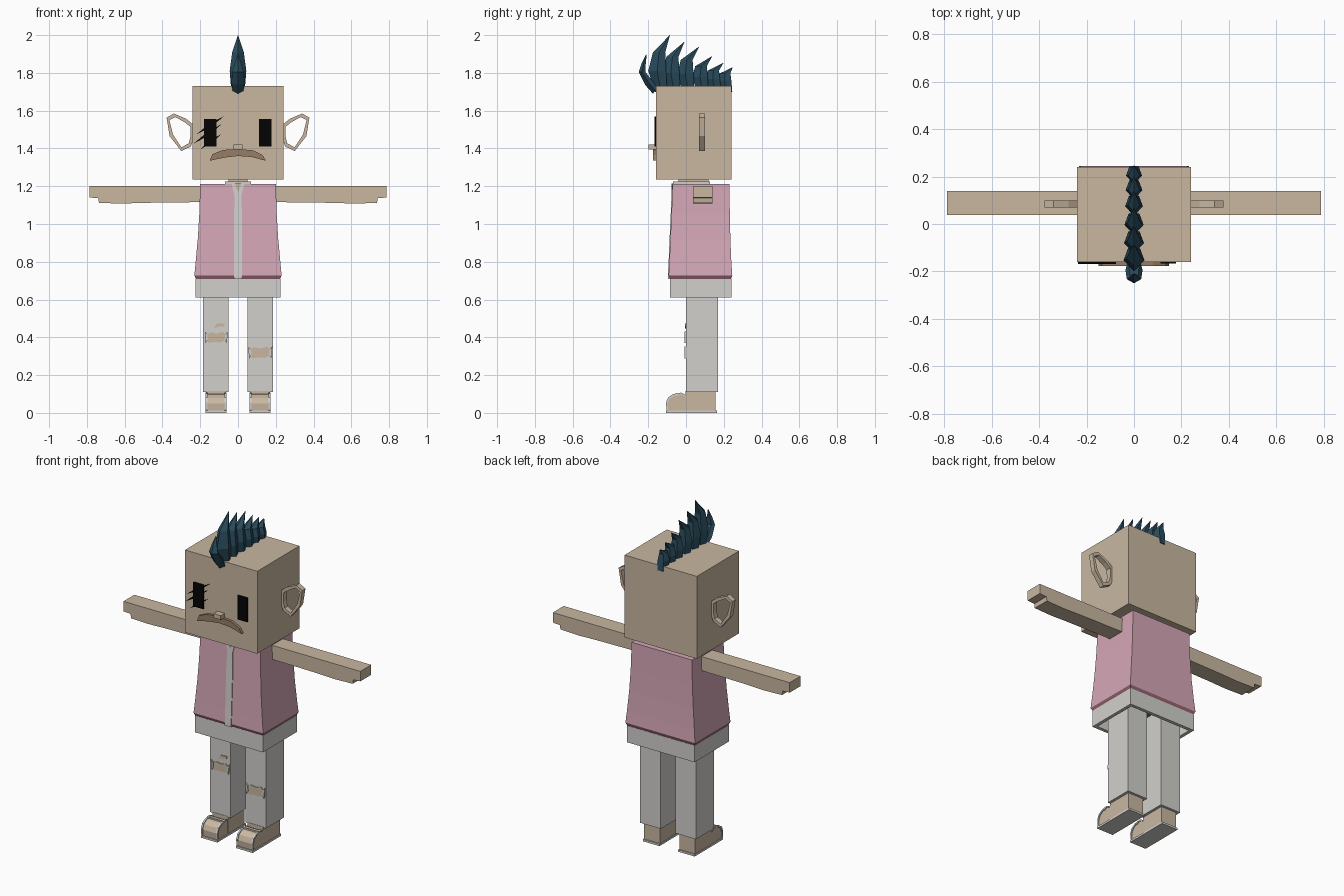
import bpy, bmesh, math
from mathutils import Vector

cube = bpy.data.objects.get("Cube")
if cube:
    bpy.data.objects.remove(cube, do_unlink=True)


def material(name, srgb):
    color = [(c / 255) ** 2.2 for c in srgb] + [1]
    m = bpy.data.materials.new(name)
    m.use_nodes = True
    m.diffuse_color = color
    m.node_tree.nodes["Principled BSDF"].inputs["Base Color"].default_value = color
    return m


SKIN = material("skin tan", (200, 182, 160))
LIP = material("lip brown", (150, 125, 103))
PINK = material("vest pink", (212, 166, 181))
HEM = material("hem dark pink", (150, 102, 116))
GREY = material("cloth grey", (208, 207, 203))
HAIR = material("hair teal", (46, 78, 94))
BLACK = material("eye black", (12, 12, 12))


def build(name, verts, faces, mat):
    mesh = bpy.data.meshes.new(name)
    mesh.from_pydata([tuple(v) for v in verts], [], faces)
    bm = bmesh.new()
    bm.from_mesh(mesh)
    bmesh.ops.recalc_face_normals(bm, faces=bm.faces)
    bm.to_mesh(mesh)
    bm.free()
    mesh.materials.append(mat)
    obj = bpy.data.objects.new(name, mesh)
    bpy.context.collection.objects.link(obj)
    return obj


def loft(name, rings, mat, caps=True, closed=False):
    """Skin a list of equal rings of points."""
    n, count = len(rings[0]), len(rings)
    faces = []
    for r in range(count if closed else count - 1):
        a, b = r * n, (r + 1) % count * n
        faces += [(a + i, a + (i + 1) % n, b + (i + 1) % n, b + i) for i in range(n)]
    if caps and not closed:
        faces += [tuple(range(n)), tuple(range((count - 1) * n, count * n))]
    return build(name, [p for r in rings for p in r], faces, mat)


def rect(x0, x1, y0, y1, z):
    return [(x0, y0, z), (x1, y0, z), (x1, y1, z), (x0, y1, z)]


def box(name, x0, x1, y0, y1, z0, z1, mat):
    return loft(name, [rect(x0, x1, y0, y1, z0), rect(x0, x1, y0, y1, z1)], mat)


def front_plate(name, outline, y0, y1, mat):
    """Extrude an (x, z) outline along y."""
    return loft(name, [[(x, y, z) for x, z in outline] for y in (y0, y1)], mat)


def side_prism(name, outline, x0, x1, mat):
    """Extrude a (y, z) outline along x."""
    return loft(name, [[(x, y, z) for y, z in outline] for x in (x0, x1)], mat)


# Head and face
box("head", -0.24, 0.24, -0.16, 0.24, 1.235, 1.73, SKIN)
for side, x in (("right", -0.148), ("left", 0.145)):
    box(side + "_eye", x - 0.033, x + 0.033, -0.167, -0.159, 1.41, 1.555, BLACK)
for i, (a, b) in enumerate([((-0.22, 1.475), (-0.075, 1.57)),
                            ((-0.235, 1.425), (-0.085, 1.53)),
                            ((-0.2, 1.395), (-0.09, 1.475))]):
    a, b = Vector(a), Vector(b)
    d = (b - a).normalized()
    side = Vector((-d.y, d.x)) * 0.009
    mid = (a + b) / 2
    front_plate(f"eye_scratch_{i + 1}", [a, mid - side, b, mid + side], -0.168, -0.159, BLACK)
box("nose", -0.024, 0.024, -0.198, -0.155, 1.395, 1.42, SKIN)
mouth = [(-0.15, 1.335), (-0.135, 1.37), (-0.08, 1.392), (0, 1.397), (0.08, 1.39),
         (0.13, 1.365), (0.148, 1.335), (0.07, 1.355), (0, 1.36), (-0.07, 1.352)]
front_plate("mouth", mouth, -0.176, -0.155, LIP)

# Ears: thin rings standing out from the head
ear = [(0.235, 1.525), (0.275, 1.557), (0.34, 1.585), (0.378, 1.563),
       (0.362, 1.465), (0.3, 1.386), (0.25, 1.41), (0.235, 1.45)]
center = Vector((0.3, 1.49))
for side, s in (("right", -1), ("left", 1)):
    rings = []
    for p in ear:
        p = Vector(p)
        q = p + (center - p).normalized() * 0.02
        rings.append([(s * p.x, 0.07, p.y), (s * p.x, 0.1, p.y),
                      (s * q.x, 0.1, q.y), (s * q.x, 0.07, q.y)])
    loft(side + "_ear", rings, SKIN, closed=True)


# Mohawk: a row of faceted, backward-curving spikes
def spike(name, path, widths):
    """path holds (front y, back y, z) sections; the tip closes to a point."""
    rings = []
    for (f, b, z, lean), w in zip(path, widths):
        m = f + (b - f) * 0.5
        rings.append([(0, f, z), (w, m, z + lean / 2), (w * 0.6, b, z + lean),
                      (-w * 0.6, b, z + lean), (-w, m, z + lean / 2)])
    loft(name, rings, HAIR)


tips = [(-0.085, 2.0, -0.165), (-0.008, 1.965, -0.095), (0.07, 1.94, -0.02),
        (0.14, 1.89, 0.055), (0.2, 1.855, 0.12), (0.247, 1.83, 0.18)]
for i, (ty, tz, base) in enumerate(tips):
    h = tz - 1.73
    k = h / 0.27
    w = 0.028 + 0.016 * k
    spike(f"hair_spike_{i + 2}",
          [(base, base + 0.065, 1.7, 0),
           (base - 0.035 * k, base + 0.06, 1.73 + h * 0.3, 0),
           (base - 0.01 * k, base + 0.055, 1.73 + h * 0.66, 0),
           (ty - 0.003, ty, tz - 0.002, 0.002)],
          [w * 0.8, w, w * 0.7, 0.001])
spike("hair_spike_1",
      [(-0.175, -0.15, 1.69, 0.03), (-0.215, -0.175, 1.735, 0.02),
       (-0.25, -0.215, 1.805, 0), (-0.235, -0.213, 1.85, 0),
       (-0.212, -0.208, 1.897, 0)],
      [0.028, 0.036, 0.03, 0.017, 0.001])

# Neck and collar
box("neck", -0.05, 0.05, -0.04, 0.12, 1.2, 1.24, SKIN)
box("collar", -0.07, 0.07, -0.068, 0.127, 1.2, 1.225, GREY)

# Vest flaring towards the hem
flare = [(0.728, 0.231, -0.092, 0.245), (0.8, 0.224, -0.088, 0.24),
         (0.92, 0.213, -0.083, 0.235), (1.05, 0.205, -0.077, 0.232),
         (1.213, 0.2, -0.07, 0.23)]
loft("vest", [rect(-x, x, y0, y1, z) for z, x, y0, y1 in flare], PINK)
loft("vest_hem", [rect(-0.222, 0.222, -0.084, 0.238, 0.708),
                  rect(-0.231, 0.231, -0.092, 0.245, 0.728)], HEM)

# Shirt showing through the open vest front
loft("shirt_front", [[(-w, y - 0.004, z), (w, y - 0.004, z), (w, y + 0.01, z), (-w, y + 0.01, z)]
                     for w, y, z in [(0.021, -0.092, 0.71)] +
                     [(0.021, y0, z) for z, x, y0, y1 in flare[:4]] +
                     [(0.018, -0.073, 1.15), (0.034, -0.07, 1.214)]], GREY)
front_plate("skin_neckline", [(-0.016, 1.214), (0, 1.165), (0.016, 1.214)], -0.077, -0.06, SKIN)

# Arms with a short step at the hand
arm = [(0.19, 1.2), (0.787, 1.2), (0.787, 1.14), (0.74, 1.137), (0.736, 1.112),
       (0.62, 1.108), (0.5, 1.112), (0.19, 1.116)]
for side, s in (("right", -1), ("left", 1)):
    front_plate(side + "_arm", [(s * x, z) for x, z in arm], 0.037, 0.14, SKIN)

# Waistband: an open square ring
band = []
for inset, z in ((0, 0.61), (0, 0.71), (0.02, 0.71), (0.02, 0.61)):
    band.append(rect(-0.225 + inset, 0.225 - inset, -0.085 + inset, 0.24 - inset, z))
loft("waistband", band, GREY, closed=True)

# Legs and shoes
toe = [(0.0, 0.012), (-0.1, 0.012), (-0.103, 0.05), (-0.092, 0.078), (-0.065, 0.096),
       (-0.025, 0.103), (0.0, 0.09)]
for side, s in (("right", -1), ("left", 1)):
    c = s * 0.117
    box(side + "_leg", c - 0.068, c + 0.068, 0, 0.17, 0.11, 0.708, GREY)
    box(side + "_heel", c - 0.052, c + 0.052, -0.002, 0.155, 0.01, 0.115, SKIN)
    box(side + "_sole", c - 0.055, c + 0.055, -0.107, 0.163, 0, 0.012, GREY)
    side_prism(side + "_toe", toe, c - 0.05, c + 0.05, SKIN)
    # Raised trim running over the toe cap
    over = [(c + dx, y * 1.03, z + 0.004) for y, z in toe[1:] for dx in (0,)]
    for j, dx in enumerate((-0.05, 0.05)):
        rings = [[(c + dx + e, y, z) for e in (-0.005, 0.005) for y, z in
                  (((p[1], p[2]), (p[1] * 0.92, p[2] - 0.008)) if e < 0 else
                   ((p[1] * 0.92, p[2] - 0.008), (p[1], p[2])))] for p in over]
        loft(f"{side}_toe_trim_{j + 1}", rings, GREY)
    box(side + "_toe_seam", c - 0.053, c + 0.053, -0.052, -0.044, 0.09, 0.106, GREY)


# Torn knees
def tear(name, cx, cz, w, h):
    shape = [(-1, 0.5), (-0.5, 0.85), (0.1, 0.65), (0.6, 1), (1, 0.4),
             (0.9, -0.5), (0.4, -0.9), (-0.2, -0.8), (-0.7, -1), (-0.95, -0.3)]
    front_plate(name, [(cx + u * w, cz + v * h) for u, v in shape], -0.004, 0.002, SKIN)
    for i, u in enumerate((-1, 1)):
        front_plate(f"{name}_fray_{i + 1}",
                    [(cx + u * w * 1.1, cz + h), (cx + u * w * 0.85, cz + h * 0.5),
                     (cx + u * w * 0.8, cz - h * 0.4), (cx + u * w * 1.02, cz - h)],
                    -0.008, 0.001, GREY)


tear("right_knee_tear", -0.115, 0.4, 0.055, 0.03)
tear("left_knee_tear", 0.118, 0.32, 0.058, 0.032)
front_plate("right_thigh_tear", [(-0.127, 0.447), (-0.112, 0.473), (-0.07, 0.474),
                                 (-0.075, 0.458), (-0.1, 0.457)], -0.005, 0.002, SKIN)
